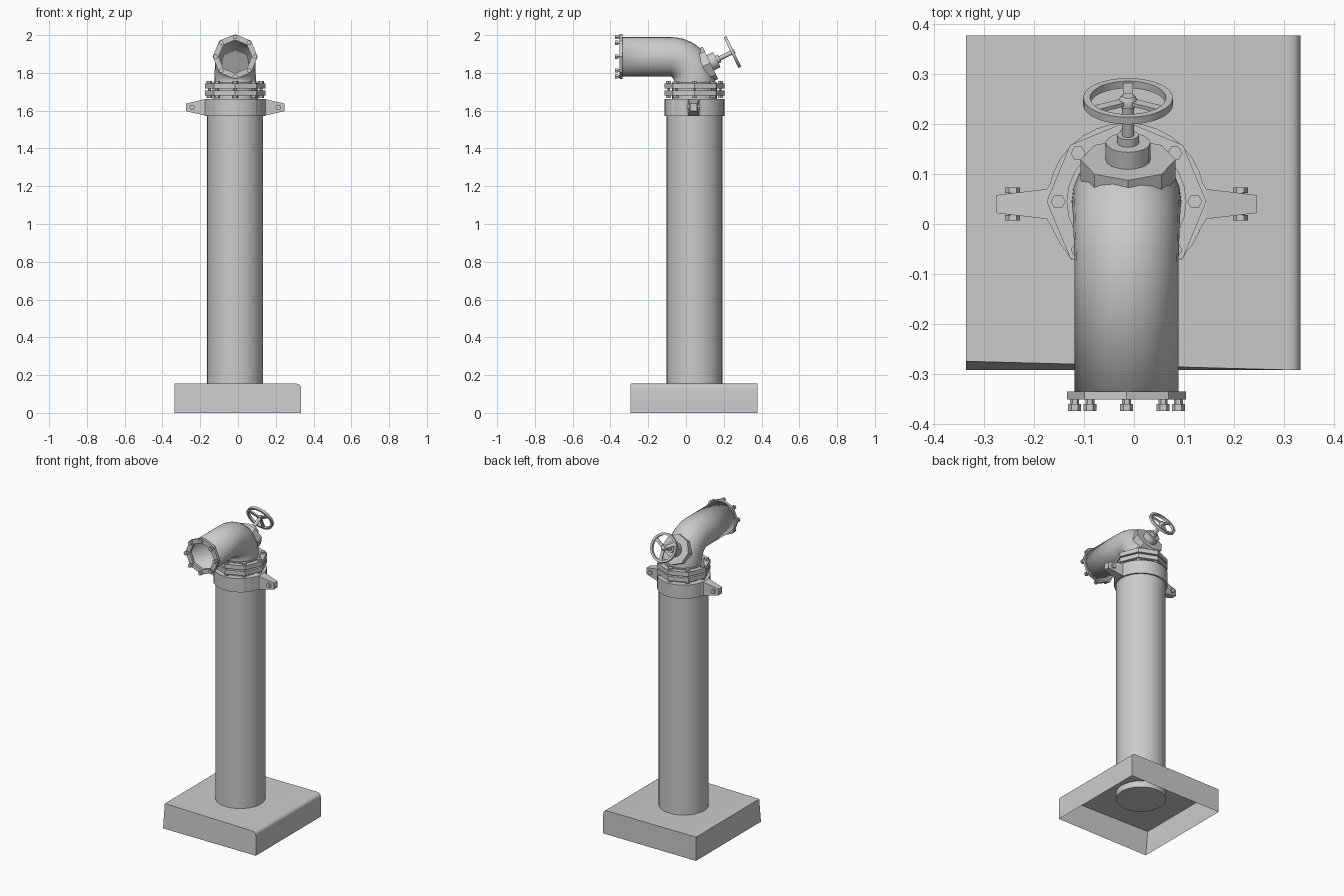
import bpy, bmesh, math
from mathutils import Vector, Matrix

cube = bpy.data.objects.get("Cube")
if cube:
    bpy.data.objects.remove(cube, do_unlink=True)

grey = bpy.data.materials.new("plain_grey")
grey.use_nodes = True
GREY = (0.6, 0.6, 0.6, 1)
grey.diffuse_color = GREY
grey.node_tree.nodes["Principled BSDF"].inputs["Base Color"].default_value = GREY

CX, CY = -0.015, 0.045          # column axis
UP, FRONT, BACK = Vector((0, 0, 1)), Vector((0, -1, 0)), Vector((0, 1, 0))
X = Vector((1, 0, 0))


def finish(name, bm, smooth=None):
    bmesh.ops.recalc_face_normals(bm, faces=bm.faces)
    mesh = bpy.data.meshes.new(name)
    bm.to_mesh(mesh)
    bm.free()
    mesh.materials.append(grey)
    ob = bpy.data.objects.new(name, mesh)
    bpy.context.collection.objects.link(ob)
    if smooth:
        bpy.ops.object.select_all(action='DESELECT')
        ob.select_set(True)
        bpy.context.view_layer.objects.active = ob
        bpy.ops.object.shade_smooth_by_angle(angle=math.radians(smooth))
    return ob


def bridge(bm, loops):
    for a, b in zip(loops, loops[1:]):
        n = len(a)
        for i in range(n):
            j = (i + 1) % n
            bm.faces.new((a[i], a[j], b[j], b[i]))


def frame(origin, axis):
    y = axis.cross(X)
    m = Matrix((X, y, axis)).transposed().to_4x4()
    return Matrix.Translation(origin) @ m


def lathe(name, profile, sides, origin, axis=UP, ring=False, smooth=None):
    """Turn (radius, height) points around an axis; ring joins last to first."""
    bm = bmesh.new()
    m = frame(origin, axis)
    loops = []
    for r, h in profile:
        angles = [math.tau * k / sides for k in range(sides)]
        loops.append([bm.verts.new(m @ Vector((r * math.cos(a), r * math.sin(a), h)))
                      for a in angles])
    bridge(bm, loops + loops[:1] if ring else loops)
    if not ring:
        bm.faces.new(loops[0])
        bm.faces.new(loops[-1])
    return finish(name, bm, smooth)


def bolt_circle(name, radius, profile, origin, axis):
    m = frame(origin, axis)
    for k in range(8):
        a = math.tau * k / 8
        p = m @ Vector((radius * math.cos(a), radius * math.sin(a), 0))
        lathe(f"{name}_{k + 1}", profile, 6, p, axis)


# Base: open-bottomed box, one top edge rounded, one top corner pulled in
bm = bmesh.new()
bmesh.ops.create_cube(bm, size=1)
for v in bm.verts:
    v.co = Vector((v.co.x * 0.671 - 0.0015, v.co.y * 0.671 + 0.0425, (v.co.z + 0.5) * 0.155))
    if v.co.x < 0 and v.co.y < 0 and v.co.z > 0.1:
        v.co.y += 0.018
bmesh.ops.delete(bm, geom=[f for f in bm.faces if f.calc_center_median().z < 0.01],
                 context='FACES_ONLY')
edge = [e for e in bm.edges if all(v.co.x > 0 and v.co.z > 0.1 for v in e.verts)]
bmesh.ops.bevel(bm, geom=edge, offset=0.025, segments=4, profile=0.5, affect='EDGES')
finish("base", bm, 40)

# Column, clamp band and neck
axis_point = Vector((CX, CY, 0))
lathe("column", [(0.148, 0.115), (0.148, 1.655)], 32, axis_point, smooth=40)
lathe("clamp_band", [(0.158, 1.573), (0.158, 1.662)], 32, axis_point, smooth=40)
lathe("neck", [(0.12, 1.65), (0.12, 1.75)], 24, axis_point, smooth=40)

# Clamp ears with cross bolts
for side, label in ((1, "left"), (-1, "right")):
    bm = bmesh.new()
    loops = []
    for dx, hy, hz in ((0.11, 0.113, 0.044), (0.16, 0.03, 0.043), (0.261, 0.018, 0.02)):
        loops.append([bm.verts.new((CX + side * dx, CY - 0.005 + sy * hy, 1.6175 + sz * hz))
                      for sy, sz in ((-1, -1), (1, -1), (1, 1), (-1, 1))])
    bridge(bm, loops)
    bm.faces.new(loops[0])
    bm.faces.new(loops[-1])
    finish(f"{label}_clamp_ear", bm)
    lathe(f"{label}_clamp_bolt",
          [(0.015, -0.033), (0.015, -0.022), (0.009, -0.022),
           (0.009, 0.022), (0.015, 0.022), (0.015, 0.033)],
          6, Vector((CX + side * 0.228, CY - 0.005, 1.6175)), BACK)

# Paired octagonal flanges under the elbow
for label, z in (("lower", 1.68), ("upper", 1.717)):
    lathe(f"{label}_flange", [(0.16, z), (0.16, z + 0.028)], 8, axis_point)
bolt_circle("flange_bolt", 0.137,
            [(0.015, 1.667), (0.015, 1.68), (0.008, 1.68),
             (0.008, 1.745), (0.015, 1.745), (0.015, 1.758)], axis_point, UP)

# Elbow: swept tube, vertical inlet to horizontal outlet, hollow
PIPE_Z, BEND = 1.886, 0.13
path = [(CY, 1.74, 0.0)]
for i in range(11):
    a = math.pi / 2 * i / 10
    path.append((CY - BEND + BEND * math.cos(a), PIPE_Z - BEND + BEND * math.sin(a), a))
path.append((-0.345, PIPE_Z, math.pi / 2))
bm = bmesh.new()
loops = []
for y, z, a in path:
    r = 0.11 - 0.006 * a / (math.pi / 2)
    out = Vector((0, math.cos(a), math.sin(a)))
    loops.append([bm.verts.new(Vector((CX, y, z)) + r * (math.cos(t) * X + math.sin(t) * out))
                  for t in (math.tau * k / 24 for k in range(24))])
bridge(bm, loops)
elbow = finish("elbow", bm, 50)
shell = elbow.modifiers.new("wall", 'SOLIDIFY')
shell.thickness = 0.014
shell.offset = -1

# Outlet flange and its bolts
outlet = Vector((CX, -0.336, PIPE_Z))
lathe("outlet_flange", [(0.119, 0), (0.119, 0.016), (0.088, 0.016), (0.088, 0)],
      8, outlet, FRONT, ring=True)
bolt_circle("outlet_bolt", 0.104,
            [(0.009, 0.01), (0.009, 0.025), (0.013, 0.025), (0.013, 0.039)], outlet, FRONT)

# Valve bonnet and stem, leaning back
lean = Vector((0, 0.9, 0.436)).normalized()
hub = Vector((CX + 0.003, 0.246, 1.91))
lathe("valve_bonnet", [(0.095, -0.175), (0.095, -0.13)], 8, hub, lean)
lathe("bonnet_collar", [(0.045, -0.14), (0.045, -0.092)], 16, hub, lean, smooth=40)
lathe("stem_gland", [(0.022, -0.1), (0.022, -0.075)], 12, hub, lean, smooth=40)
lathe("valve_stem", [(0.012, -0.08), (0.012, 0.0)], 12, hub, lean, smooth=40)

# Handwheel: rim, hub and three flat spokes
lathe("handwheel_rim", [(0.09, -0.008), (0.09, 0.008), (0.076, 0.008), (0.076, -0.008)],
      32, hub, lean, ring=True, smooth=40)
lathe("handwheel_hub", [(0.018, -0.009), (0.018, 0.005), (0.012, 0.012)],
      12, hub, lean, smooth=40)
for k in range(3):
    bm = bmesh.new()
    bmesh.ops.create_cube(bm, size=1)
    turn = Matrix.Rotation(math.pi / 2 + math.tau * k / 3, 4, 'Z')
    place = frame(hub, lean) @ turn @ Matrix.Translation((0.045, 0, 0))
    bmesh.ops.transform(bm, matrix=place @ Matrix.Diagonal((0.07, 0.02, 0.008, 1)), verts=bm.verts)
    finish(f"handwheel_spoke_{k + 1}", bm)
